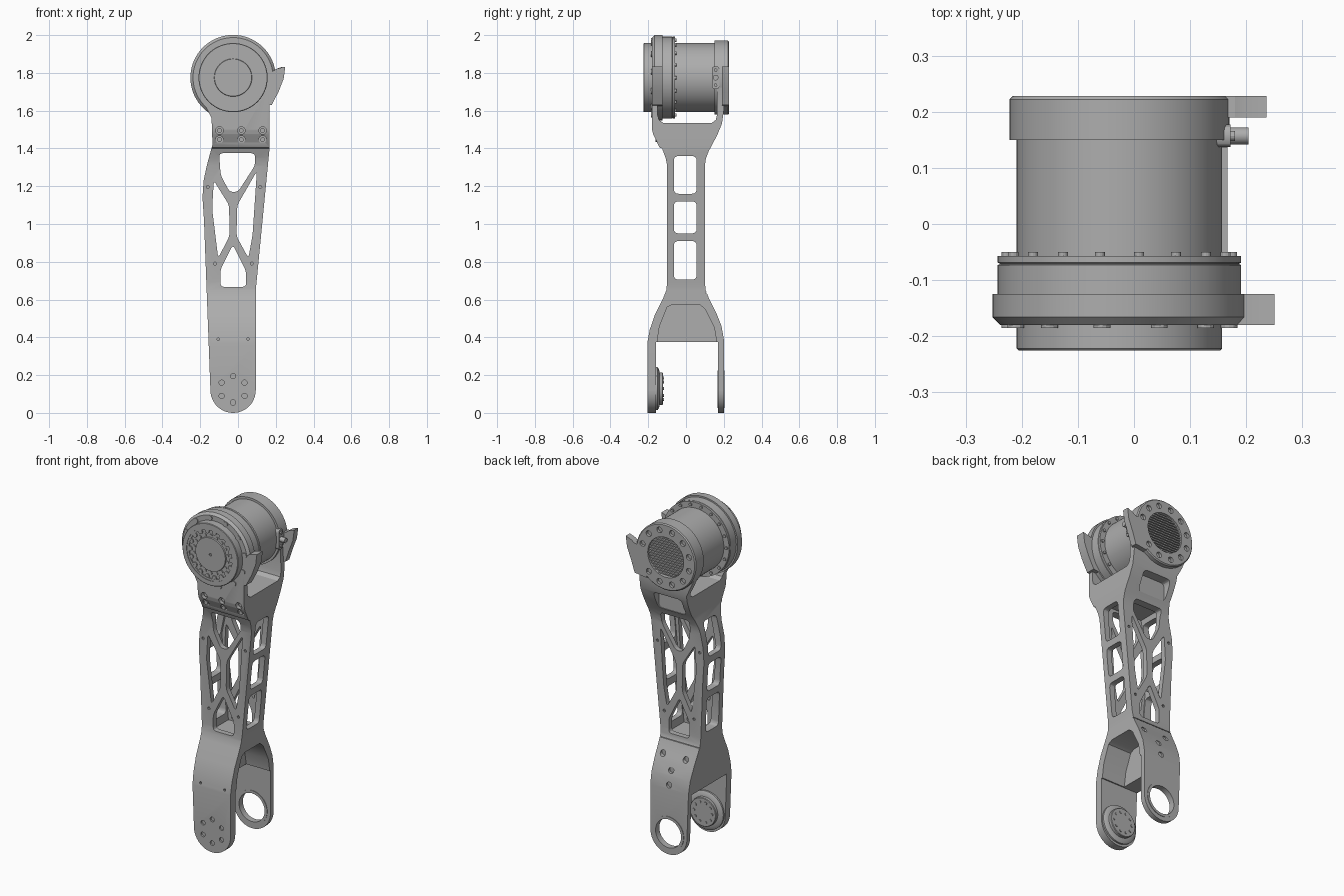
import bpy, bmesh
from math import sin, cos, pi, radians, sqrt
from mathutils import Vector

cube = bpy.data.objects.get("Cube")
if cube:
    bpy.data.objects.remove(cube, do_unlink=True)

CX, TOP, LOW = -0.026, 1.775, 0.125   # joint axes: shared x, upper z, lower z

metal = bpy.data.materials.new("machined_grey")
metal.use_nodes = True
metal.diffuse_color = (0.42, 0.42, 0.42, 1)
bsdf = next(n for n in metal.node_tree.nodes if n.type == 'BSDF_PRINCIPLED')
bsdf.inputs["Base Color"].default_value = metal.diffuse_color
bsdf.inputs["Roughness"].default_value = 0.5


def arc(cx, cz, r, a0=0, a1=360, n=32):
    full = abs(a1 - a0) == 360
    steps = n if full else n + 1
    return [(cx + r * cos(radians(a0 + (a1 - a0) * i / n)),
             cz + r * sin(radians(a0 + (a1 - a0) * i / n))) for i in range(steps)]


def rounded(pts, r, n=4):
    """Fillet every corner of a closed 2D outline."""
    out, vs = [], [Vector(p) for p in pts]
    for i, p in enumerate(vs):
        a, b = vs[i - 1] - p, vs[(i + 1) % len(vs)] - p
        a = p + a.normalized() * min(r, a.length * 0.45)
        b = p + b.normalized() * min(r, b.length * 0.45)
        for k in range(n + 1):
            t = k / n
            out.append(tuple(a * (1 - t) ** 2 + p * 2 * t * (1 - t) + b * t * t))
    return out


def rect(u0, u1, v0, v1):
    return [(u0, v0), (u1, v0), (u1, v1), (u0, v1)]


def prism(bm, pts, axis, d0, d1):
    """Extrude a 2D outline (second coordinate is z) along x or y."""
    def put(u, v, d):
        return (u, d, v) if axis == 'y' else (d, u, v)
    a = [bm.verts.new(put(u, v, d0)) for u, v in pts]
    b = [bm.verts.new(put(u, v, d1)) for u, v in pts]
    bm.faces.new(a)
    bm.faces.new(b[::-1])
    for i in range(len(a)):
        j = (i + 1) % len(a)
        bm.faces.new((a[i], b[i], b[j], a[j]))


def lathe(bm, profile, cz, n=72):
    """Spin (radius, y) points around the joint axis; closed profile."""
    rings = []
    for r, y in profile:
        if r < 1e-6:
            rings.append([bm.verts.new((CX, y, cz))] * n)
        else:
            rings.append([bm.verts.new((x, y, z)) for x, z in arc(CX, cz, r, n=n)])
    for k in range(len(rings)):
        p, q = rings[k], rings[(k + 1) % len(rings)]
        for i in range(n):
            j = (i + 1) % n
            face = list(dict.fromkeys((p[i], q[i], q[j], p[j])))
            if len(face) > 2:
                bm.faces.new(face)


def bolts(bm, cz, radius, count, r, y0, y1, phase=0.0):
    for i in range(count):
        a = 2 * pi * (i + phase) / count
        prism(bm, arc(CX + radius * cos(a), cz + radius * sin(a), r, n=12), 'y', y0, y1)


def finish(bm, name):
    bmesh.ops.recalc_face_normals(bm, faces=bm.faces)
    me = bpy.data.meshes.new(name)
    bm.to_mesh(me)
    bm.free()
    me.materials.append(metal)
    ob = bpy.data.objects.new(name, me)
    bpy.context.collection.objects.link(ob)
    smooth(me)
    return ob


def smooth(me):
    me.shade_smooth()
    me.set_sharp_from_angle(angle=radians(28))


def boolean(ob, bm, operation='DIFFERENCE'):
    """Apply a boolean with a temporary cutter built from bm."""
    cutter = finish(bm, "cutter")
    cutter.hide_render = True
    mod = ob.modifiers.new("cut", 'BOOLEAN')
    mod.operation, mod.solver, mod.object = operation, 'EXACT', cutter
    bpy.context.view_layer.update()
    me = bpy.data.meshes.new_from_object(ob.evaluated_get(bpy.context.evaluated_depsgraph_get()))
    ob.modifiers.clear()
    ob.data = me
    smooth(me)
    bpy.data.objects.remove(cutter, do_unlink=True)


# Link body: front outline crossed with side outline
bm = bmesh.new()
front = arc(CX, 0.12, 0.12, 180, 360, 24) + [(0.095, 0.66), (0.167, 1.4), (0.167, 1.58)]
front += arc(CX, TOP, 0.195, -15, 200, 40)
front += [(-0.17, 1.62), (-0.14, 1.56), (-0.135, 1.42), (-0.165, 1.31), (-0.182, 1.23),
          (-0.188, 1.14), (-0.18, 1.02)]
prism(bm, front, 'y', -0.3, 0.3)
body = finish(bm, "link_body")

side = [(-0.205, -0.01), (-0.205, 0.37), (-0.192, 0.44), (-0.165, 0.52), (-0.12, 0.61),
        (-0.104, 0.65), (-0.1, 0.69), (-0.1, 1.31), (-0.108, 1.35), (-0.127, 1.4),
        (-0.14, 1.405), (-0.174, 1.475), (-0.18, 1.5), (-0.18, 1.9), (-0.15, 1.9),
        (-0.15, 1.575), (-0.142, 1.55), (-0.12, 1.535), (0.135, 1.535), (0.157, 1.55),
        (0.165, 1.58), (0.165, 1.9), (0.2, 1.9), (0.2, 1.6), (0.19, 1.53), (0.165, 1.47),
        (0.12, 1.385), (0.105, 1.345), (0.1, 1.31), (0.1, 0.69), (0.104, 0.65), (0.12, 0.61),
        (0.16, 0.53), (0.188, 0.46), (0.2, 0.39), (0.2, -0.01), (0.17, -0.01),
        (0.17, 0.375), (-0.16, 0.375), (-0.16, -0.01)]
bm = bmesh.new()
prism(bm, side, 'x', -0.4, 0.4)
boolean(body, bm, 'INTERSECT')

# Hollow core
bm = bmesh.new()
prism(bm, [(-0.112, 0.66), (0.062, 0.66), (0.132, 1.39), (-0.108, 1.39), (-0.155, 1.16)],
      'y', -0.07, 0.07)
boolean(body, bm)

# Truss openings through front and back walls
bm = bmesh.new()
for hole in ([(-0.1, 1.375), (0.09, 1.375), (0.09, 1.31), (0.0, 1.17), (-0.045, 1.17), (-0.092, 1.26)],
             [(-0.128, 1.23), (-0.047, 1.1), (-0.045, 0.935), (-0.105, 0.82), (-0.137, 1.08)],
             [(0.1, 1.28), (-0.004, 1.1), (-0.008, 0.935), (0.055, 0.82), (0.077, 0.94)],
             [(-0.027, 0.89), (0.043, 0.75), (0.043, 0.667), (-0.093, 0.667), (-0.093, 0.76)]):
    prism(bm, rounded(hole, 0.022), 'y', -0.3, 0.3)
boolean(body, bm)

# Side windows and fork pocket
bm = bmesh.new()
for z0, z1 in ((1.16, 1.36), (0.95, 1.12), (0.705, 0.91)):
    prism(bm, rounded(rect(-0.064, 0.056, z0, z1), 0.025), 'x', -0.4, 0.4)
prism(bm, [(-0.155, 0.36), (0.165, 0.36), (0.15, 0.45), (0.1, 0.55), (0.07, 0.575),
           (-0.07, 0.575), (-0.1, 0.56), (-0.14, 0.46)], 'x', -0.06, 0.4)
boolean(body, bm)

# Bolt holes, bearing bore, rear recess and seam
bm = bmesh.new()
bolts(bm, LOW, 0.07, 6, 0.014, -0.3, -0.195, 0.5)
prism(bm, arc(CX, LOW, 0.088, n=48), 'y', 0.1, 0.3)
for x in (-0.098, 0.018, 0.13):
    for z in (1.447, 1.495):
        prism(bm, arc(x, z, 0.02, n=16), 'y', -0.3, -0.153)
for x, z in ((-0.16, 1.195), (0.118, 1.195), (-0.122, 0.79), (0.073, 0.79)):
    for s in (-1, 1):
        prism(bm, arc(x, z, 0.008, n=10), 'y', s * 0.09, s * 0.3)
for x in (-0.105, 0.053):
    prism(bm, arc(x, 0.39, 0.007, n=10), 'y', -0.3, -0.19)
for x, z, y in ((-0.1, 0.56, 0.13), (0.05, 0.56, 0.13), (CX, 0.49, 0.165), (CX, 0.41, 0.185)):
    prism(bm, arc(x, z, 0.017, n=16), 'y', y, 0.3)
prism(bm, rounded(rect(-0.1, 0.085, 1.415, 1.525), 0.025), 'y', 0.132, 0.3)
prism(bm, rect(-0.3, 0.3, 0.632, 0.637), 'y', 0.104, 0.3)
boolean(body, bm)

# Screw heads sunk in the front yoke plate
bm = bmesh.new()
for x in (-0.098, 0.018, 0.13):
    for z in (1.447, 1.495):
        prism(bm, arc(x, z, 0.012, n=12), 'y', -0.162, -0.14)
finish(bm, "yoke_screws")

# Motor housing with stepped front flange
bm = bmesh.new()
lathe(bm, [(0, -0.18), (0.212, -0.18), (0.226, -0.166), (0.226, -0.125), (0.217, -0.125),
           (0.217, -0.073), (0.214, -0.072), (0.214, -0.07), (0.217, -0.069), (0.217, -0.057),
           (0.183, -0.057), (0.183, 0.16), (0, 0.16)], TOP)
bolts(bm, TOP, 0.198, 12, 0.015, -0.185, -0.17, 0.3)
bolts(bm, TOP, 0.201, 18, 0.009, -0.065, -0.05)
finish(bm, "motor_housing")

# Front cover with toothed ring and hub
bm = bmesh.new()
lathe(bm, [(0, -0.216), (0.008, -0.216), (0.008, -0.222), (0.098, -0.222), (0.1, -0.215),
           (0.142, -0.215), (0.142, -0.222), (0.154, -0.222), (0.154, -0.225), (0.18, -0.225),
           (0.183, -0.222), (0.183, -0.17), (0, -0.17)], TOP)
bolts(bm, TOP, 0.136, 18, 0.014, -0.221, -0.21)
bolts(bm, TOP, 0.112, 18, 0.008, -0.22, -0.21, 0.5)
finish(bm, "front_cover")

# Rear cap with bolt holes and vent slats
bm = bmesh.new()
lathe(bm, [(0, 0.206), (0.118, 0.206), (0.118, 0.228), (0.19, 0.228), (0.196, 0.222),
           (0.196, 0.15), (0, 0.15)], TOP)
cap = finish(bm, "rear_cap")
bm = bmesh.new()
bolts(bm, TOP, 0.158, 12, 0.017, 0.212, 0.3, 0.5)
boolean(cap, bm)
bm = bmesh.new()
for i in range(-7, 8):
    z = i * 0.015
    w = sqrt(0.118 ** 2 - z * z)
    prism(bm, rect(CX - w, CX + w, TOP + z - 0.004, TOP + z + 0.004), 'y', 0.2, 0.219)
finish(bm, "vent_slats")

# Stop lugs on flange and cap
for name, tip, y0, y1 in (("front_stop_lug", 0.25, -0.18, -0.125), ("rear_stop_lug", 0.236, 0.19, 0.228)):
    bm = bmesh.new()
    prism(bm, [(0.1, 1.8), (0.18, 1.805), (0.2, 1.82), (tip, 1.833), (tip - 0.008, 1.77),
               (tip - 0.035, 1.7), (0.178, 1.63), (0.1, 1.62)], 'y', y0, y1)
    finish(bm, name)

# Cable connector on the side of the cap
bm = bmesh.new()
prism(bm, rounded(rect(0.137, 0.177, 1.715, 1.835), 0.018), 'x', 0.1, 0.172)
prism(bm, arc(0.157, TOP, 0.015, n=16), 'x', 0.15, 0.204)
for z in (1.735, 1.815):
    prism(bm, arc(0.157, z, 0.009, n=12), 'x', 0.15, 0.18)
finish(bm, "cable_connector")

# Lower bearing hub inside the front fork plate
bm = bmesh.new()
lathe(bm, [(0, -0.17), (0.114, -0.17), (0.114, -0.15), (0.1, -0.142), (0.085, -0.14),
           (0.085, -0.124), (0.082, -0.121), (0, -0.121)], LOW + 0.003)
bolts(bm, LOW + 0.003, 0.06, 10, 0.008, -0.13, -0.117)
finish(bm, "lower_hub")

# Bearing lip in the rear fork plate
bm = bmesh.new()
lathe(bm, [(0.084, 0.167), (0.1, 0.167), (0.1, 0.203), (0.084, 0.203)], LOW)
finish(bm, "rear_bearing_lip")
